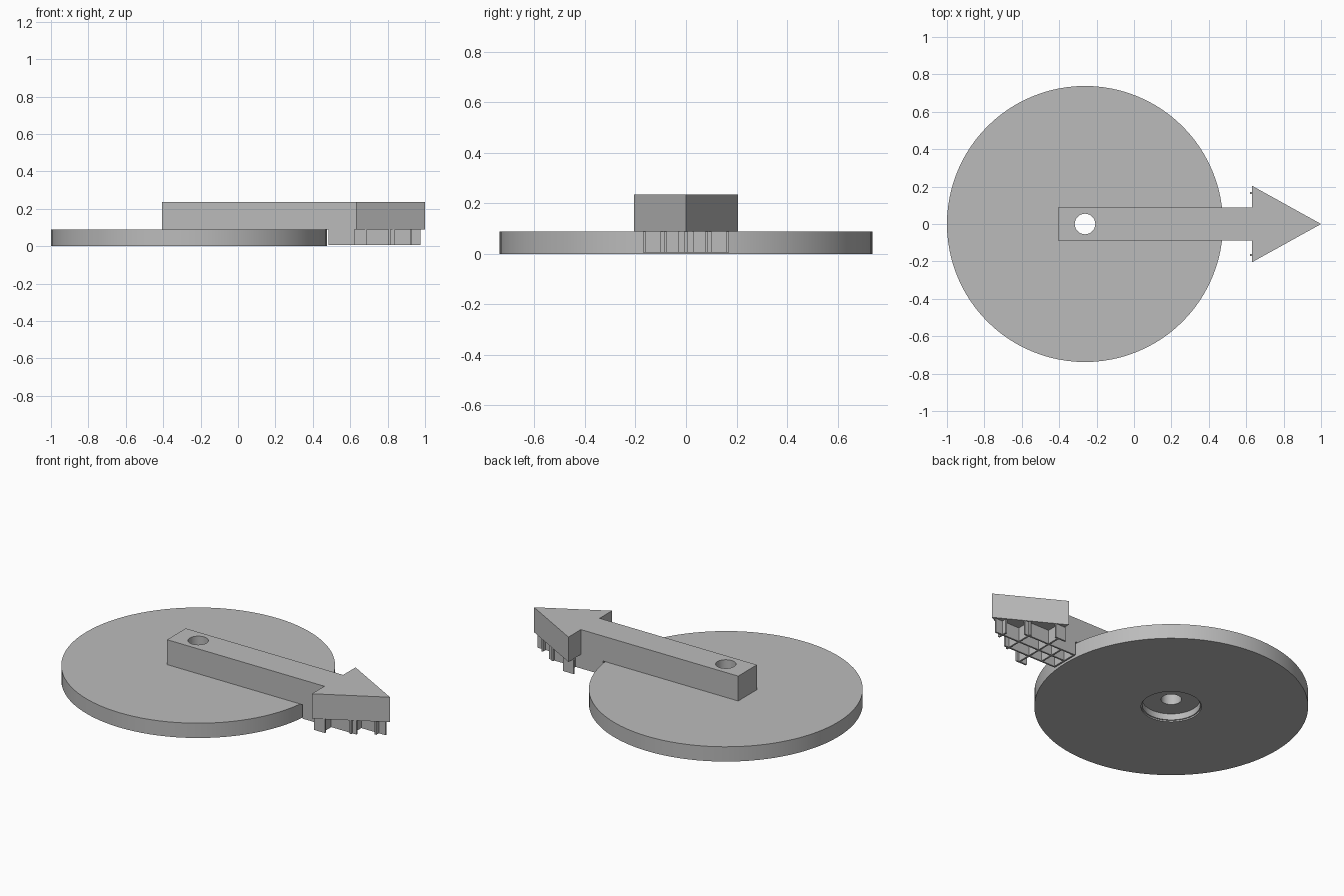
import bpy, bmesh, math

if "Cube" in bpy.data.objects:
    bpy.data.objects.remove(bpy.data.objects["Cube"])

grey = bpy.data.materials.new("grey plastic")
grey.diffuse_color = (0.5, 0.5, 0.5, 1)
grey.use_nodes = True
grey.node_tree.nodes["Principled BSDF"].inputs["Base Color"].default_value = grey.diffuse_color
PIVOT = -0.262   # x of the pivot hole
DISC_TOP = 0.088
ARROW_TOP = 0.236


def make(name, bm, smooth=False):
    bmesh.ops.recalc_face_normals(bm, faces=bm.faces)
    me = bpy.data.meshes.new(name)
    bm.to_mesh(me)
    bm.free()
    ob = bpy.data.objects.new(name, me)
    bpy.context.collection.objects.link(ob)
    me.materials.append(grey)
    if smooth:
        bpy.ops.object.select_all(action='DESELECT')
        ob.select_set(True)
        bpy.context.view_layer.objects.active = ob
        bpy.ops.object.shade_smooth_by_angle(angle=math.radians(30))
    return ob


def lathe(name, profile, n=96):
    """Revolve a closed (radius, z) profile about the pivot."""
    bm = bmesh.new()
    rings = [[bm.verts.new((PIVOT + r * math.cos(2 * math.pi * i / n),
                            r * math.sin(2 * math.pi * i / n), z)) for r, z in profile]
             for i in range(n)]
    m = len(profile)
    for i in range(n):
        a, b = rings[i], rings[(i + 1) % n]
        for j in range(m):
            k = (j + 1) % m
            bm.faces.new((a[j], b[j], b[k], a[k]))
    return make(name, bm, True)


# Turntable disc: centre hole and stepped recess underneath
lathe("disc", [(0.055, DISC_TOP), (0.738, DISC_TOP), (0.738, 0), (0.163, 0),
               (0.163, 0.008), (0.156, 0.008), (0.156, 0.045), (0.055, 0.045)])

# Arrow pointer, extruded from its outline
outline = [(-0.405, -0.088), (0.63, -0.088), (0.63, -0.205), (1, 0),
           (0.63, 0.205), (0.63, 0.088), (-0.405, 0.088)]
bm = bmesh.new()
face = bm.faces.new([bm.verts.new((x, y, DISC_TOP)) for x, y in outline])
ext = bmesh.ops.extrude_face_region(bm, geom=[face])
for v in ext["geom"]:
    if isinstance(v, bmesh.types.BMVert):
        v.co.z = ARROW_TOP
arrow = make("arrow", bm)

# Pivot hole through the arrow
bm = bmesh.new()
bmesh.ops.create_cone(bm, cap_ends=True, segments=48, radius1=0.055, radius2=0.055, depth=0.6)
bmesh.ops.translate(bm, verts=bm.verts, vec=(PIVOT, 0, 0.2))
cutter = make("hole_cutter", bm)
cutter.hide_render = True
cutter.hide_viewport = True
cut = arrow.modifiers.new("pivot hole", 'BOOLEAN')
cut.object = cutter
cut.solver = 'EXACT'
bpy.ops.object.select_all(action='DESELECT')
arrow.select_set(True)
bpy.context.view_layer.objects.active = arrow
bpy.ops.object.modifier_apply(modifier=cut.name)
bpy.ops.object.shade_smooth_by_angle(angle=math.radians(30))
bpy.data.objects.remove(cutter)


# Thin lattice holding up the overhanging arrow head
def wall(name, x0, x1, y0, y1):
    bm = bmesh.new()
    bmesh.ops.create_cube(bm, size=1)
    for v in bm.verts:
        v.co = (x1 if v.co.x > 0 else x0, y1 if v.co.y > 0 else y0,
                DISC_TOP if v.co.z > 0 else 0.005)
    make(name, bm)


T = 0.005   # half thickness of a lattice wall
for y, x0, x1 in [(0, 0.485, 0.975), (0.083, 0.485, 0.84), (-0.083, 0.485, 0.84),
                  (0.165, 0.62, 0.69), (-0.165, 0.62, 0.69)]:
    wall("support_rib", x0, x1, y - T, y + T)
for x, half in [(0.49, 0.085), (0.58, 0.085), (0.67, 0.17), (0.81, 0.1), (0.925, 0.03)]:
    wall("support_cross_rib", x - T, x + T, -half, half)
